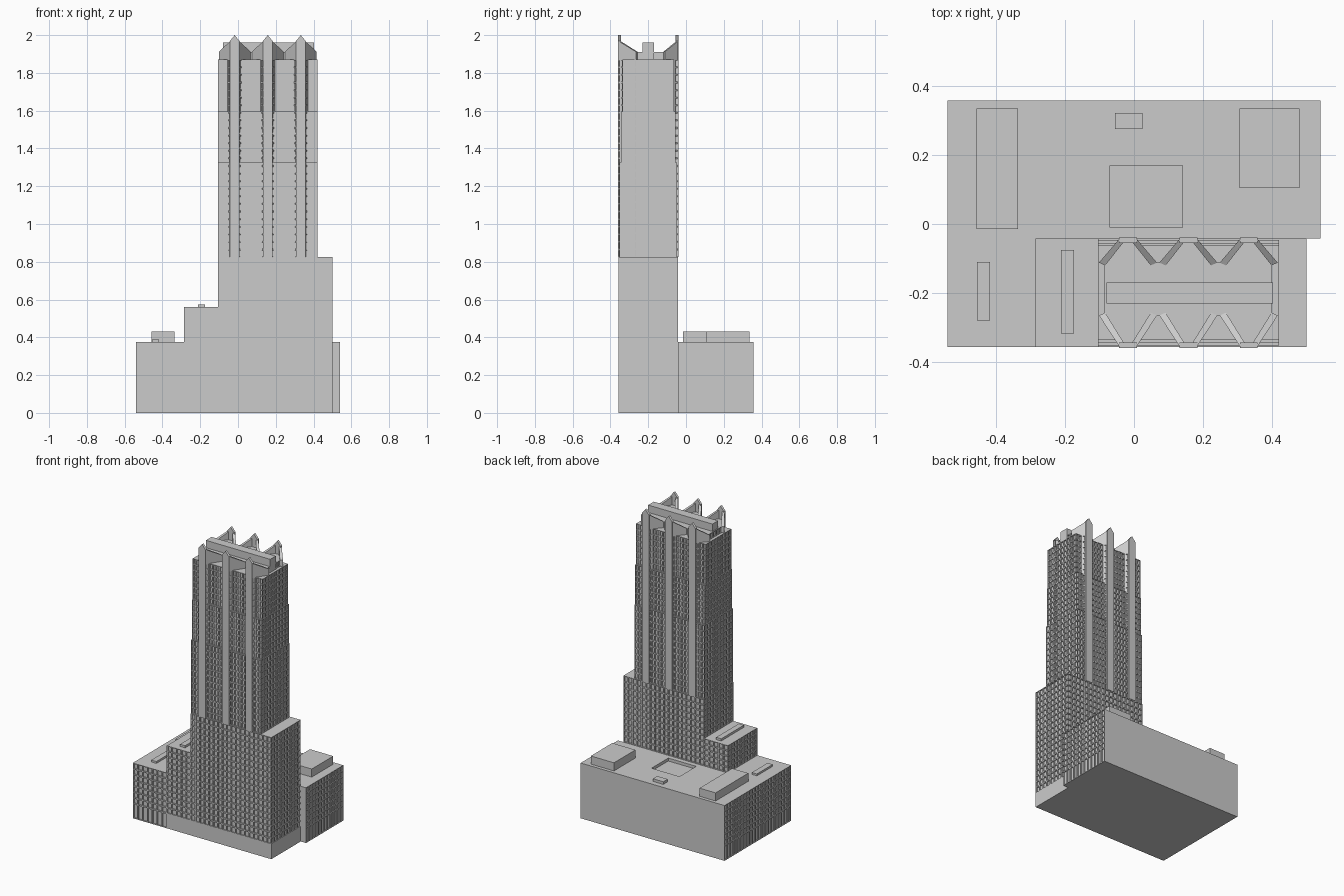
import bpy, bmesh

if "Cube" in bpy.data.objects:
    bpy.data.objects.remove(bpy.data.objects["Cube"])

FRAME, DEPTH = 0.006, 0.007


def rect(x0, x1, y0, y1):
    return [(x0, y0), (x1, y0), (x1, y1), (x0, y1)]


def quad(bm, pts):
    return bm.faces.new([bm.verts.new(p) for p in pts])


def finish(name, bm):
    bmesh.ops.remove_doubles(bm, verts=bm.verts, dist=1e-5)
    me = bpy.data.meshes.new(name)
    bm.to_mesh(me)
    bm.free()
    ob = bpy.data.objects.new(name, me)
    bpy.context.collection.objects.link(ob)
    return ob


def prism(name, poly, z0, z1, walls=None, tops=None, hole=None):
    """Counter-clockwise outline raised from z0 to z1.
    walls: {edge: [(za, zb, columns, rows), ...]} bands of recessed windows.
    tops: a height per corner for sloping tops.  hole: (rectangle, depth)."""
    bm = bmesh.new()
    walls = walls or {}
    tops = tops or [z1] * len(poly)
    cells = []
    n = len(poly)
    for i in range(n):
        j = (i + 1) % n
        a, b = poly[i], poly[j]
        if i not in walls:
            quad(bm, [(*a, z0), (*b, z0), (*b, tops[j]), (*a, tops[i])])
            continue
        for za, zb, nu, nz in walls[i]:
            plain = nz == 0
            nu, nz = (1, 1) if plain else (nu, nz)
            for u in range(nu):
                p, q = [(a[0] + (b[0] - a[0]) * t / nu, a[1] + (b[1] - a[1]) * t / nu)
                        for t in (u, u + 1)]
                for r in range(nz):
                    lo = za + (zb - za) * r / nz
                    hi = za + (zb - za) * (r + 1) / nz
                    f = quad(bm, [(*p, lo), (*q, lo), (*q, hi), (*p, hi)])
                    if not plain:
                        cells.append(f)
    quad(bm, [(*p, z0) for p in reversed(poly)])
    if hole:
        inner, d = hole
        for i in range(n):
            j = (i + 1) % n
            quad(bm, [(*poly[i], z1), (*poly[j], z1), (*inner[j], z1), (*inner[i], z1)])
            quad(bm, [(*inner[i], z1), (*inner[j], z1), (*inner[j], z1 - d), (*inner[i], z1 - d)])
        quad(bm, [(*p, z1 - d) for p in inner])
    else:
        quad(bm, [(*p, t) for p, t in zip(poly, tops)])
    if cells:
        bm.normal_update()
        bmesh.ops.inset_individual(bm, faces=cells, thickness=FRAME, depth=0)
        bm.normal_update()
        bmesh.ops.inset_individual(bm, faces=cells, thickness=0, depth=-DEPTH)
    return finish(name, bm)


YF, YB = -0.357, -0.042          # front and back of the tall part

# Low podium: tall ground floor windows, plain rear wall, sunken skylight
def low(nu):
    return [(0, 0.1, nu, 1), (0.1, 0.375, nu, 7)]

prism("rear_podium", rect(-0.54, 0.54, YB, 0.358), 0, 0.375,
      {1: low(12), 3: low(12)}, hole=(rect(-0.07, 0.14, -0.01, 0.17), 0.02))
prism("left_podium", rect(-0.54, -0.285, YF, YB), 0, 0.375, {0: low(7), 3: low(9)})

# Stepped blocks
prism("left_step", rect(-0.285, -0.105, YF, YB), 0, 0.56,
      {0: [(0, 0.1, 1, 0), (0.1, 0.56, 5, 12)],
       2: [(0, 0.375, 1, 0), (0.375, 0.56, 5, 5)],
       3: [(0, 0.375, 1, 0), (0.375, 0.56, 9, 5)]})
prism("main_block", rect(-0.105, 0.50, YF, YB), 0, 0.825,
      {0: [(0, 0.1, 1, 0), (0.1, 0.825, 18, 18)],
       1: [(0, 0.1, 1, 0), (0.1, 0.825, 9, 18)],
       2: [(0, 0.375, 1, 0), (0.375, 0.825, 18, 11)],
       3: [(0, 0.56, 1, 0), (0.56, 0.825, 9, 7)]})

# Tower shaft in three tiers that step back
for k, (za, zb, nz, s) in enumerate([(0.825, 1.325, 12, 0.005),
                                     (1.325, 1.595, 7, 0.013),
                                     (1.595, 1.87, 7, 0.021)]):
    prism(f"tower_tier_{k + 1}", rect(-0.105, 0.42, YF + s, YB - s), za, zb,
          {e: [(za, zb, nu, nz)] for e, nu in enumerate((21, 9, 21, 9))})

# Flared bays with pointed piers and sloping crown fins
def bay(label, c, yf, yb):
    front = yb > yf
    order = (lambda p: p) if front else (lambda p: p[::-1])
    win = [(0.825, 1.91, 4, 27)]
    prism(f"{label}_bay", order([(c - 0.024, yf), (c + 0.024, yf), (c + 0.082, yb), (c - 0.082, yb)]),
          0.825, 1.91, {1: win, 3: win})
    # pier plate with pointed top
    sgn = 1 if front else -1
    y0, y1 = sorted((yf - 0.003 * sgn, yf + 0.013 * sgn))
    xs = [c - 0.026, c, c + 0.026]
    prism(f"{label}_pier", [(x, y0) for x in xs] + [(x, y1) for x in reversed(xs)],
          0.825, 1.97, tops=[1.968, 2.0, 1.968, 1.968, 2.0, 1.968])
    # two fins splaying back from the pier
    for side, m in (("left", -1), ("right", 1)):
        pts = [(c + m * 0.024, yf), (c + m * 0.084, yb), (c + m * 0.066, yb + 0.008 * sgn), (c + m * 0.004, yf)]
        tops = [1.968, 1.912, 1.912, 1.975]
        if m * sgn < 0:
            pts, tops = pts[::-1], tops[::-1]
        prism(f"{label}_{side}_fin", pts, 1.87, 2.0, tops=tops)

for k in range(3):
    c = -0.0175 + 0.175 * k
    bay(f"front_{k + 1}", c, YF, -0.265)
    bay(f"back_{k + 1}", c, YB, -0.112)

# Crown drum and roof ridge
prism("crown_drum", rect(-0.086, 0.40, -0.265, -0.112), 1.87, 1.91,
      {1: [(1.87, 1.91, 5, 1)], 3: [(1.87, 1.91, 5, 1)]})
prism("roof_ridge", rect(-0.08, 0.403, -0.23, -0.17), 1.87, 1.96)

# Rooftop plant boxes
for name, r, za, zb in [
        ("left_plant_room", (-0.457, -0.336, -0.015, 0.335), 0.375, 0.43),
        ("right_plant_room", (0.306, 0.48, 0.105, 0.335), 0.375, 0.43),
        ("rear_vent", (-0.055, 0.024, 0.275, 0.322), 0.375, 0.393),
        ("podium_vent", (-0.455, -0.417, -0.28, -0.11), 0.375, 0.388),
        ("step_vent", (-0.212, -0.174, -0.318, -0.075), 0.56, 0.575)]:
    prism(name, rect(*r), za, zb)
